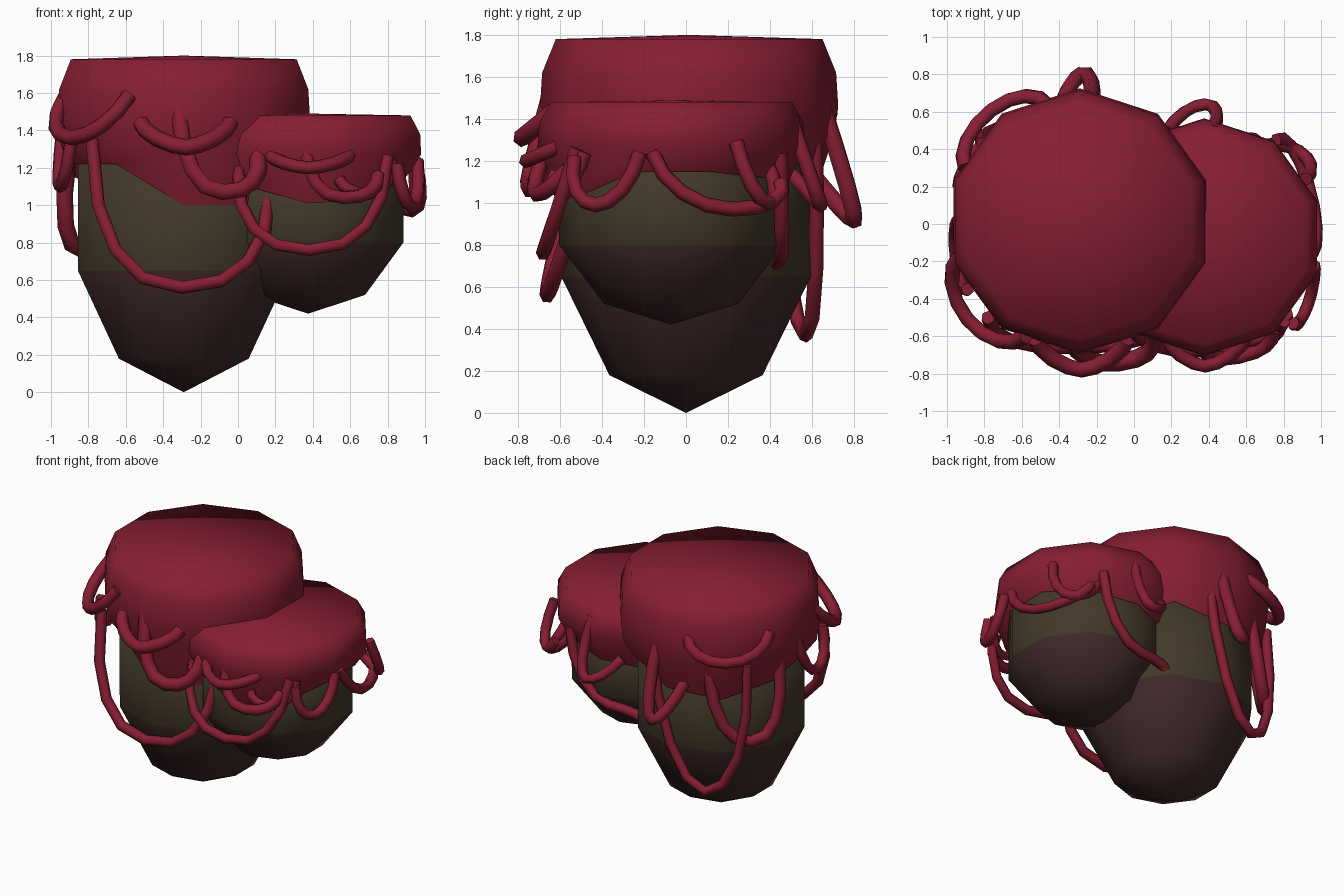
import bpy
import bmesh
import math
from mathutils import Vector

cube = bpy.data.objects.get("Cube")
if cube:
    bpy.data.objects.remove(cube, do_unlink=True)

SIDES = 10


def material(name, rgb):
    mat = bpy.data.materials.new(name)
    mat.use_nodes = True
    mat.diffuse_color = (*rgb, 1)
    mat.node_tree.nodes["Principled BSDF"].inputs["Base Color"].default_value = (*rgb, 1)
    return mat


crimson = material("crimson", (0.24, 0.013, 0.033))
olive = material("olive_brown", (0.056, 0.041, 0.022))
umber = material("dark_umber", (0.051, 0.022, 0.023))


def ring(bm, centre, radius, heights):
    """One ten-sided ring; heights is a number or one value per corner."""
    if not isinstance(heights, (list, tuple)):
        heights = [heights] * SIDES
    verts = []
    for i, z in enumerate(heights):
        angle = math.radians(18 + 36 * i)
        verts.append(bm.verts.new((centre[0] + radius * math.cos(angle),
                                   centre[1] + radius * math.sin(angle), z)))
    return verts


def bridge(bm, lower, upper, index=0):
    for i in range(SIDES):
        j = (i + 1) % SIDES
        bm.faces.new((lower[i], lower[j], upper[j], upper[i])).material_index = index


def fan(bm, verts, tip, index=0):
    apex = bm.verts.new(tip)
    for i in range(SIDES):
        bm.faces.new((verts[i], verts[(i + 1) % SIDES], apex)).material_index = index


def finish(name, bm, mats):
    bmesh.ops.recalc_face_normals(bm, faces=bm.faces)
    for face in bm.faces:
        face.smooth = True
    mesh = bpy.data.meshes.new(name)
    bm.to_mesh(mesh)
    bm.free()
    for mat in mats:
        mesh.materials.append(mat)
    obj = bpy.data.objects.new(name, mesh)
    bpy.context.collection.objects.link(obj)


def body(name, centre, tip, low, waist, top):
    """Tapered rock: dark pointed base below an olive band."""
    bm = bmesh.new()
    base = ring(bm, centre, *low)
    middle = ring(bm, centre, *waist)
    upper = ring(bm, centre, *top)
    fan(bm, base, (*centre, tip), 1)
    bridge(bm, base, middle, 1)
    bridge(bm, middle, upper, 0)
    fan(bm, upper, (*centre, top[1]), 0)
    finish(name, bm, [olive, umber])


def cap(name, centre, hem, profile, tip):
    """Bulging cover with an uneven hem and a nearly flat top."""
    bm = bmesh.new()
    last = ring(bm, centre, *hem)
    for radius, z in profile:
        current = ring(bm, centre, radius, z)
        bridge(bm, last, current)
        last = current
    fan(bm, last, (*centre, tip))
    finish(name, bm, [crimson])


def vine(name, start, low, end, radius=0.036, power=1.0, steps=8):
    """Hanging loop through three points; a low power gives a boxier U."""
    a, m, b = Vector(start), Vector(low), Vector(end)
    curve = bpy.data.curves.new(name, "CURVE")
    curve.dimensions = "3D"
    curve.bevel_depth = radius
    curve.bevel_resolution = 1
    curve.use_fill_caps = True
    spline = curve.splines.new("POLY")
    spline.points.add(steps)
    for i, point in enumerate(spline.points):
        t = math.pi * i / steps
        across = math.copysign(abs(math.cos(t)) ** power, math.cos(t))
        drop = max(math.sin(t), 0) ** power
        pos = a + (b - a) * (1 - across) / 2 + (m - (a + b) / 2) * drop
        # Each arm falls from its own end, so the lowest point stays level
        top = a.z if i * 2 < steps else b.z
        pos.z = top + (m.z - top) * drop
        point.co = (*pos, 1)
    spline.use_smooth = True
    curve.materials.append(crimson)
    obj = bpy.data.objects.new(name, curve)
    bpy.context.collection.objects.link(obj)


# Tall and short rocks
TALL = (-0.29, 0)
SHORT = (0.375, -0.07)
body("tall_rock", TALL, 0, (0.365, 0.18), (0.595, 0.65), (0.595, 1.4))
body("short_rock", SHORT, 0.42, (0.32, 0.52), (0.535, 0.8), (0.535, 1.3))

# Covers
cap("tall_cover", (-0.29, 0.015),
    (0.615, [1.1, 1.2, 1.1, 1.06, 1.15, 1.22, 1.22, 1, 1, 1.05]),
    [(0.69, 1.32), (0.71, 1.46), (0.7, 1.62), (0.635, 1.78)], 1.8)
cap("short_cover", SHORT,
    (0.55, [1.15, 1.12, 1.08, 1.05, 1.1, 1.12, 1.1, 1.01, 1.03, 1.15]),
    [(0.635, 1.27), (0.63, 1.38), (0.575, 1.48)], 1.49)

BOXY, ROUND, POINTED = 0.85, 1, 1.3

# Front vines of the tall rock
vine("tall_front_long_vine", (-0.78, -0.5, 1.35), (-0.3, -0.66, 0.56), (0.17, -0.48, 1.1), 0.038, BOXY)
vine("tall_front_smile_vine", (-0.52, -0.62, 1.44), (-0.28, -0.78, 1.31), (-0.04, -0.62, 1.44), 0.045, POINTED)
vine("tall_front_hook_vine", (-0.32, -0.63, 1.55), (-0.08, -0.74, 1.07), (0.11, -0.58, 1.27), 0.048, BOXY)
vine("tall_corner_vine", (-0.93, -0.17, 1.57), (-0.89, -0.51, 1.36), (-0.58, -0.6, 1.59), 0.042)
vine("tall_side_vine", (-0.94, 0.02, 1.4), (-0.95, -0.2, 1.1), (-0.89, -0.35, 1.36))

# Back vines of the tall rock
vine("tall_back_long_vine", (-0.14, 0.61, 1.47), (-0.56, 0.57, 0.37), (-0.81, 0.43, 1.33))
vine("tall_back_wide_vine", (-0.57, 0.55, 1.28), (-0.82, 0.4, 0.75), (-0.9, 0.18, 1.3), 0.045, BOXY)
vine("tall_back_upper_vine", (-0.46, 0.63, 1.53), (-0.76, 0.61, 1.4), (-0.9, 0.3, 1.55), 0.042)
vine("tall_back_hook_vine", (-0.23, 0.64, 1.49), (-0.28, 0.8, 0.92), (-0.4, 0.58, 1.16), 0.045)

# Front and side vines of the short rock
vine("short_front_long_vine", (0, -0.53, 1.2), (0.38, -0.68, 0.76), (0.8, -0.52, 1.26), 0.035, BOXY)
vine("short_front_smile_vine", (0.17, -0.6, 1.27), (0.38, -0.76, 1.2), (0.6, -0.6, 1.27), 0.036, POINTED)
vine("short_front_hook_vine", (0.36, -0.64, 1.36), (0.56, -0.71, 1.04), (0.75, -0.56, 1.16), 0.038, BOXY)
vine("short_front_small_vine", (0.54, -0.62, 1.14), (0.7, -0.6, 1.06), (0.82, -0.48, 1.24), 0.032)
vine("short_corner_vine", (0.85, -0.53, 1.22), (0.93, -0.43, 0.99), (0.96, -0.22, 1.24), 0.036)
vine("short_side_vine", (0.95, -0.16, 1.24), (0.93, 0.22, 0.97), (0.76, 0.45, 1.1), 0.036, ROUND)

# Back vines of the short rock
vine("short_back_corner_vine", (0.92, 0.24, 1.29), (0.88, 0.39, 1.0), (0.66, 0.4, 1.16))
vine("short_back_long_vine", (0.65, 0.45, 1.24), (0.32, 0.45, 0.74), (0.06, 0.42, 0.68))
vine("short_back_hook_vine", (0.42, 0.5, 1.4), (0.38, 0.64, 0.99), (0.18, 0.5, 1.14))
